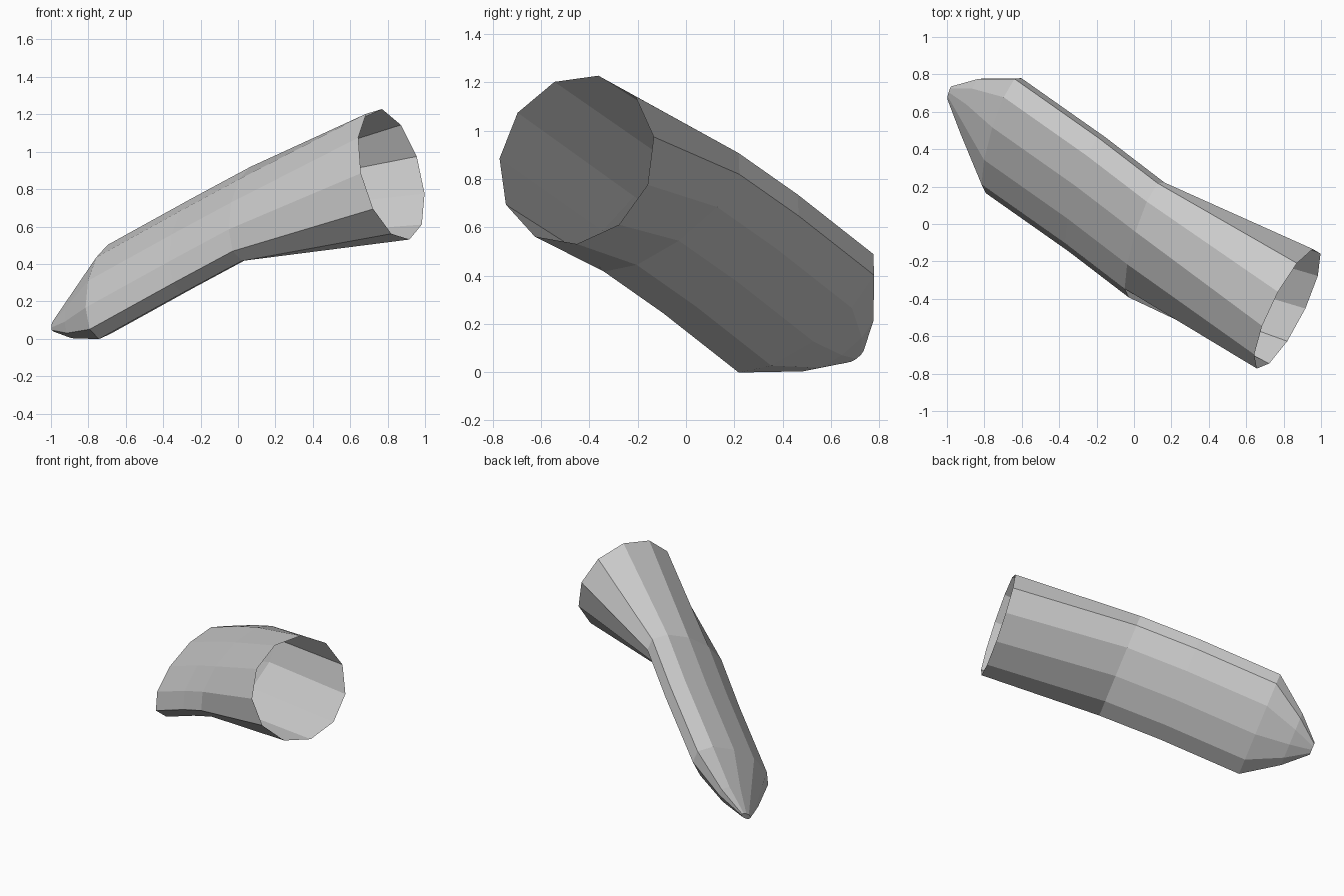
import bpy, bmesh, math
from mathutils import Vector

if "Cube" in bpy.data.objects:
    bpy.data.objects.remove(bpy.data.objects["Cube"])

SIDES = 11


def ring(bm, centre, u, v, scale=1.0):
    """Elliptical ring spanned by two half-axis vectors."""
    c, u, v = Vector(centre), Vector(u), Vector(v)
    verts = []
    for i in range(SIDES):
        a = 2 * math.pi * i / SIDES
        verts.append(bm.verts.new(c + scale * (u * math.cos(a) + v * math.sin(a))))
    return verts


bm = bmesh.new()

# round open mouth, then a flattened tube tapering to a blunt tip
round_u, round_v = (-.05, .09, .348), (.172, .31, -.055)
flat_u, flat_v = (.008, .20, .25), (.11, .24, .05)
rings = [ring(bm, (.82, -.453, .88), round_u, round_v)]
for centre, scale in [((.06, -.08, .67), 1.0),
                      ((-.26, .165, .498), 1.0),
                      ((-.705, .478, .252), 1.0),
                      ((-.87, .62, .135), .52),
                      ((-.985, .70, .07), .12)]:
    rings.append(ring(bm, centre, flat_u, flat_v, scale))

# skin the rings and close the tip
for a, b in zip(rings, rings[1:]):
    for i in range(SIDES):
        j = (i + 1) % SIDES
        bm.faces.new((a[i], b[i], b[j], a[j]))
bm.faces.new(rings[-1])
bmesh.ops.recalc_face_normals(bm, faces=bm.faces)

# make sure the skin faces outward (first face against the tube's centre)
f = bm.faces[:][SIDES]
if f.normal.dot(f.calc_center_median() - Vector((-.1, .04, .58))) < 0:
    bmesh.ops.reverse_faces(bm, faces=bm.faces)

mesh = bpy.data.meshes.new("tapered_sleeve")
bm.to_mesh(mesh)
bm.free()
obj = bpy.data.objects.new("tapered_sleeve", mesh)
bpy.context.collection.objects.link(obj)
